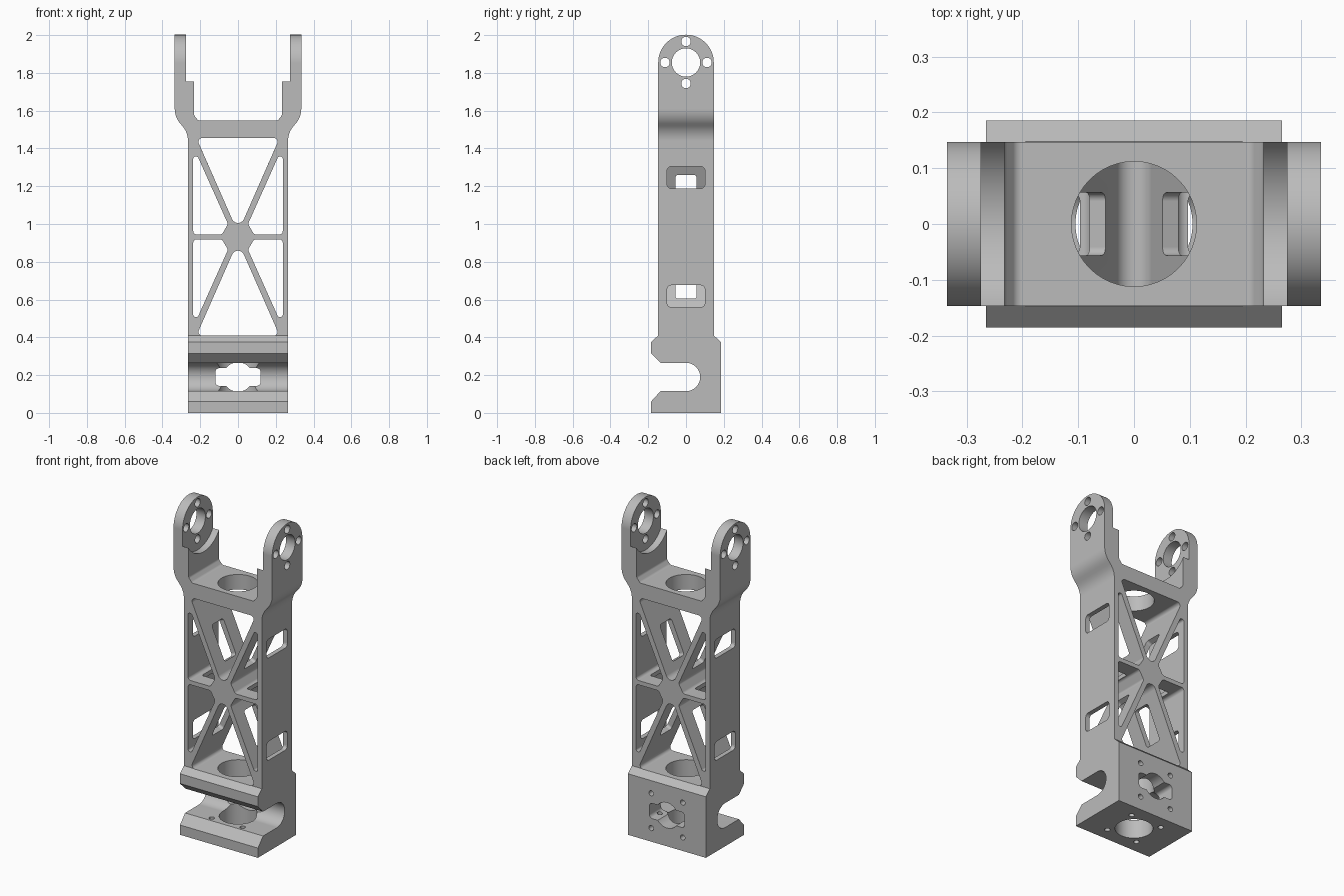
import bpy, bmesh, math
from mathutils import Vector

cube = bpy.data.objects.get("Cube")
if cube:
    bpy.data.objects.remove(cube, do_unlink=True)

MID = 0.932      # height of the truss centre
EAR = 1.855      # height of the fork pivot
NOTCH = 0.19     # height of the base notch axis


def rounded(points, radius=0.0, steps=8):
    """Fillet a polygon; a point may carry its own radius as third value."""
    out, n = [], len(points)
    for i, p in enumerate(points):
        r = p[2] if len(p) > 2 else radius
        c = Vector(p[:2])
        if r <= 0:
            out.append(c)
            continue
        a = (Vector(points[i - 1][:2]) - c).normalized()
        b = (Vector(points[(i + 1) % n][:2]) - c).normalized()
        half = a.angle(b) / 2
        centre = c + (a + b).normalized() * (r / math.sin(half))
        t = r / math.tan(half)
        start, end = c + a * t - centre, c + b * t - centre
        sweep = math.pi - 2 * half
        for k in range(steps + 1):
            f = k / steps
            v = (start * math.sin((1 - f) * sweep) + end * math.sin(f * sweep)) / math.sin(sweep)
            out.append(centre + v)
    return out


def arc(cx, cy, r, a0, a1, steps=32):
    angles = [math.radians(a0 + (a1 - a0) * k / steps) for k in range(steps + 1)]
    return [(cx + r * math.cos(a), cy + r * math.sin(a)) for a in angles]


def circle(cx, cy, r, steps=48):
    return arc(cx, cy, r, 0, 360, steps)[:-1]


def rect(x0, x1, y0, y1, r):
    return rounded([(x0, y0), (x1, y0), (x1, y1), (x0, y1)], r)


def prism(name, points, axis, lo, hi):
    """Extrude a 2D outline along one axis."""
    place = {"x": lambda p, d: (d, p[0], p[1]),
             "y": lambda p, d: (p[0], d, p[1]),
             "z": lambda p, d: (p[0], p[1], d)}[axis]
    bm = bmesh.new()
    face = bm.faces.new([bm.verts.new(place(p, lo)) for p in points])
    ext = bmesh.ops.extrude_face_region(bm, geom=[face])
    verts = [g for g in ext["geom"] if isinstance(g, bmesh.types.BMVert)]
    bmesh.ops.translate(bm, verts=verts, vec=place((0, 0), hi - lo))
    bmesh.ops.recalc_face_normals(bm, faces=bm.faces)
    mesh = bpy.data.meshes.new(name)
    bm.to_mesh(mesh)
    bm.free()
    ob = bpy.data.objects.new(name, mesh)
    bpy.context.scene.collection.objects.link(ob)
    return ob


def combine(target, tool, operation="DIFFERENCE"):
    bpy.context.view_layer.update()
    mod = target.modifiers.new("cut", "BOOLEAN")
    mod.operation, mod.solver, mod.object = operation, "EXACT", tool
    bpy.context.view_layer.objects.active = target
    bpy.ops.object.modifier_apply(modifier=mod.name)
    bpy.data.objects.remove(tool, do_unlink=True)


# Front outline: straight body flaring into a two-armed fork
half = [(0.265, 0), (0.265, 1.485, 0.12), (0.335, 1.565, 0.12), (0.335, 2.05),
        (0.232, 2.05), (0.232, 1.575, 0.02), (0.21, 1.547, 0.02)]
outline = half + [(-p[0],) + p[1:] for p in reversed(half)]
frame = prism("link_frame", rounded(outline), "y", -0.3, 0.3)

# Side outline: wide base with clamp notch, slim body, round ears
side = [(-0.185, 0), (0.185, 0), (0.185, 0.375), (0.147, 0.41)]
side += arc(0, EAR, 0.147, 0, 180)
side += [(-0.147, 0.41), (-0.185, 0.375), (-0.185, 0.315), (-0.135, 0.265)]
side += arc(0, NOTCH, 0.075, 90, -90)
side += [(-0.135, 0.115), (-0.185, 0.06)]
combine(frame, prism("side_outline", side, "x", -0.5, 0.5), "INTERSECT")

# Truss windows: centre triangles and outer openings, mirrored about the hub
triangle = rounded([(-0.22, 1.455, 0.02), (0, 0.955, 0.034), (0.22, 1.455, 0.02)])
opening = rounded([(0.237, 0.945, 0.018), (0.085, 0.945, 0.02), (0.053, 1.0, 0.02),
                   (0.213, 1.357, 0.012), (0.237, 1.357, 0.012)])
lean = math.atan(0.44)
for sz in (1, -1):
    flip = lambda pts, sx: [(sx * p[0], MID + sz * (p[1] - MID)) for p in pts]
    combine(frame, prism("window", flip(triangle, 1), "y", -0.4, 0.4))
    for sx in (1, -1):
        combine(frame, prism("window", flip(opening, sx), "y", -0.4, 0.4))
        # Side wall window
        wall = flip(rect(-0.1, 0.1, 1.188, 1.304, 0.022), 1)
        combine(frame, prism("wall_window", wall, "x", sx * 0.225, sx * 0.35))
        # Slot through the slanted strut
        slot = prism("strut_slot", rect(-0.056, 0.056, -0.11, 0.11, 0.015), "x", -0.05, 0.05)
        slot.location = (sx * 0.111, 0, MID + sz * 0.233)
        slot.rotation_euler.y = sx * sz * lean
        combine(frame, slot)

# Slots through the level crossbars
for sx in (1, -1):
    bar = [(sx * p[0], p[1]) for p in rect(0.097, 0.207, -0.056, 0.056, 0.015)]
    combine(frame, prism("bar_slot", bar, "z", 0.9, 0.965))

# Vertical cable holes in deck, base top and floor
for r, lo, hi in ((0.112, 1.4, 1.6), (0.112, 0.2, 0.45), (0.105, -0.1, 0.18)):
    combine(frame, prism("cable_hole", circle(0, 0, r), "z", lo, hi))

# Winged hole in the back of the base
combine(frame, prism("back_hole", circle(0, NOTCH, 0.078), "y", 0, 0.3))
combine(frame, prism("back_wings", rect(-0.12, 0.12, 0.143, 0.237, 0.022), "y", 0.01, 0.3))

# Screw holes in the back and the floor of the base
for sx in (1, -1):
    for s in (1, -1):
        back = circle(sx * 0.107, NOTCH + s * 0.107, 0.016, 20)
        combine(frame, prism("back_screw", back, "y", 0.1, 0.3))
        floor = circle(sx * 0.105, s * 0.105, 0.016, 20)
        combine(frame, prism("floor_screw", floor, "z", -0.1, 0.15))

# Ears: round inner recess, pivot hole and four screw holes
combine(frame, prism("ear_recess", circle(0, EAR, 0.178, 64), "x", -0.274, 0.274))
combine(frame, prism("pivot_hole", circle(0, EAR, 0.075), "x", -0.5, 0.5))
for k in range(4):
    a = k * math.pi / 2
    screw = circle(0.111 * math.cos(a), EAR + 0.111 * math.sin(a), 0.025, 24)
    combine(frame, prism("ear_screw", screw, "x", -0.5, 0.5))

# Material and shading
grey = bpy.data.materials.new("plain grey")
grey.use_nodes = True
colour = (0.5, 0.5, 0.5, 1)
grey.diffuse_color = colour
grey.node_tree.nodes["Principled BSDF"].inputs["Base Color"].default_value = colour
frame.data.materials.clear()
frame.data.materials.append(grey)
for face in frame.data.polygons:
    face.material_index = 0

bpy.ops.object.select_all(action="DESELECT")
frame.select_set(True)
bpy.context.view_layer.objects.active = frame
bpy.ops.object.shade_smooth_by_angle(angle=math.radians(30))
weighted = frame.modifiers.new("weighted_normals", "WEIGHTED_NORMAL")
weighted.keep_sharp = True
